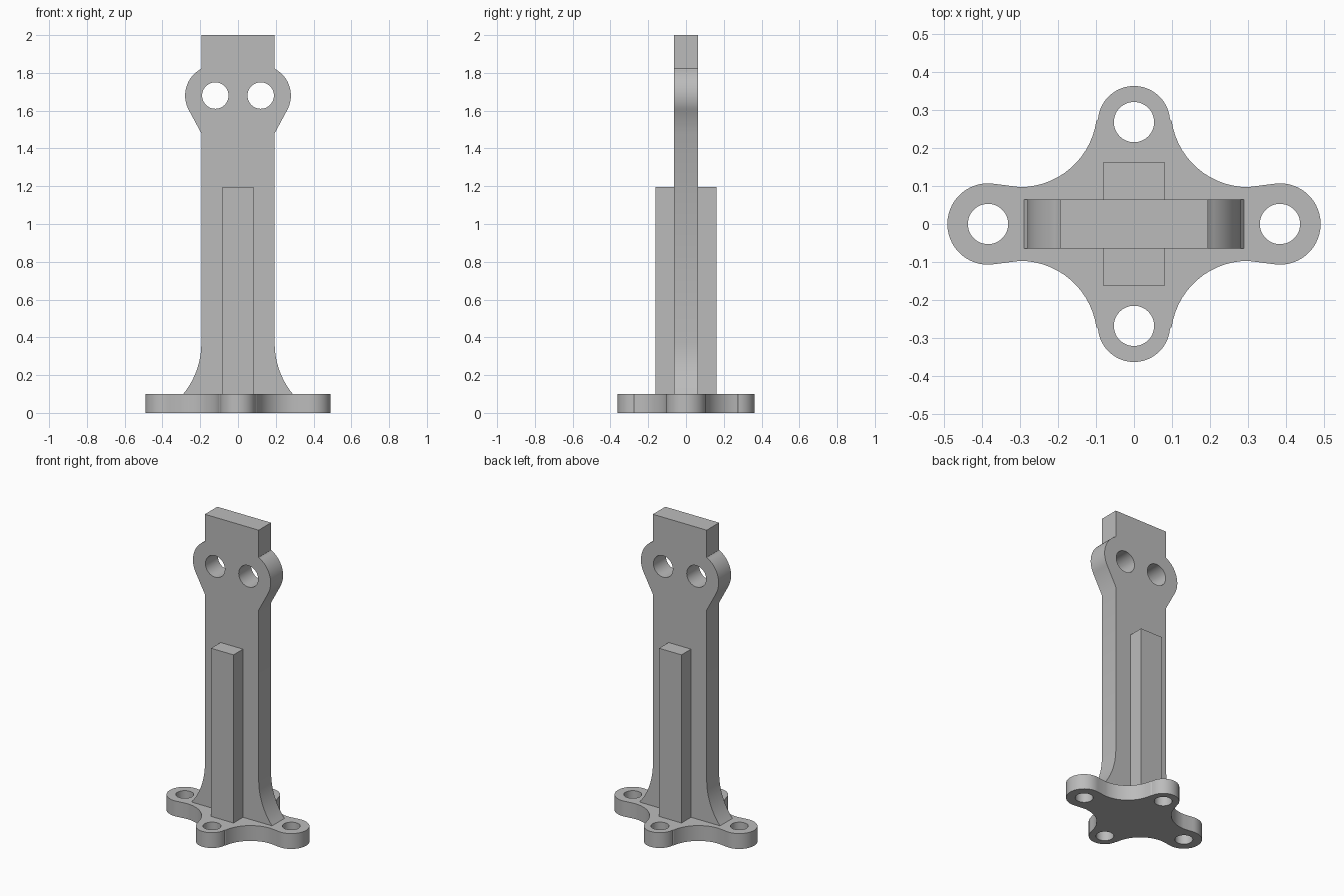
import bpy
import bmesh
from math import cos, sin, radians
from mathutils import Matrix, Vector

if "Cube" in bpy.data.objects:
    bpy.data.objects.remove(bpy.data.objects["Cube"], do_unlink=True)

GREY = (0.5, 0.5, 0.5, 1.0)
grey = bpy.data.materials.new("plain grey")
grey.use_nodes = True
grey.diffuse_color = GREY
grey.node_tree.nodes["Principled BSDF"].inputs["Base Color"].default_value = GREY

UPRIGHT = Matrix.Rotation(radians(90), 4, "X")  # turns an xy profile into xz


def arc(cx, cy, r, start, end, steps):
    """Points along a circular arc, angles in degrees."""
    angles = [radians(start + (end - start) * i / steps) for i in range(steps + 1)]
    return [(cx + r * cos(a), cy + r * sin(a)) for a in angles]


def finish(name, bm):
    bmesh.ops.recalc_face_normals(bm, faces=bm.faces)
    mesh = bpy.data.meshes.new(name)
    bm.to_mesh(mesh)
    bm.free()
    mesh.materials.append(grey)
    obj = bpy.data.objects.new(name, mesh)
    bpy.context.collection.objects.link(obj)
    return obj


def plate(name, outline, low, high, turn=Matrix()):
    """Extrude a closed outline from low to high, then turn it."""
    bm = bmesh.new()
    face = bm.faces.new([bm.verts.new((x, y, low)) for x, y in outline])
    side = bmesh.ops.extrude_face_region(bm, geom=[face])["geom"]
    moved = [v for v in side if isinstance(v, bmesh.types.BMVert)]
    bmesh.ops.translate(bm, verts=moved, vec=Vector((0, 0, high - low)))
    bm.transform(turn)
    return finish(name, bm)


def drill(obj, centres, radius, turn=Matrix()):
    """Cut round holes through a plate."""
    bm = bmesh.new()
    for x, y in centres:
        bmesh.ops.create_cone(bm, cap_ends=True, segments=48, radius1=radius,
                              radius2=radius, depth=1,
                              matrix=turn @ Matrix.Translation((x, y, 0)))
    cutter = finish("hole_cutter", bm)
    cutter.hide_render = True
    mod = obj.modifiers.new("holes", "BOOLEAN")
    mod.operation = "DIFFERENCE"
    mod.solver = "EXACT"
    mod.object = cutter
    select(obj)
    bpy.ops.object.modifier_apply(modifier=mod.name)
    bpy.data.objects.remove(cutter, do_unlink=True)


def select(obj):
    bpy.ops.object.select_all(action="DESELECT")
    obj.select_set(True)
    bpy.context.view_layer.objects.active = obj


def smooth(obj):
    select(obj)
    bpy.ops.object.shade_smooth_by_angle(angle=radians(30))


# Base flange: four rounded ears joined by concave sweeps
SIDE, END, T = 0.384, 0.268, 0.1
quarter = (arc(SIDE, 0, 0.107, 0, 100, 14)
           + arc(0.3, 0.3, 0.203, 270, 188, 14)
           + arc(0, END, 0.095, 5, 90, 12))
half = quarter + [(-x, y) for x, y in reversed(quarter[:-1])]
outline = half + [(x, -y) for x, y in reversed(half[1:-1])]
base = plate("base_flange", outline, 0, T)
drill(base, [(SIDE, 0), (-SIDE, 0), (0, END), (0, -END)], 0.053)
smooth(base)

# Upright: flared foot, straight shaft, rounded shoulders and square top
W, D, HOLE_X, HOLE_Z = 0.194, 0.064, 0.12, 1.68
right = (arc(W + 0.43, 0.37, 0.43, 219, 180, 12)
         + [(W, 1.48)]
         + arc(HOLE_X, HOLE_Z, 0.16, -28, 62, 16)
         + [(W, 1.823), (W, 2)])
right[0] = (0.29, T)
outline = right + [(-x, z) for x, z in reversed(right)]
upright = plate("upright", outline, -D, D, UPRIGHT)
drill(upright, [(HOLE_X, HOLE_Z), (-HOLE_X, HOLE_Z)], 0.07, UPRIGHT)
smooth(upright)

# Stiffening ribs on the front and back of the upright
R = 0.081
rib = [(-R, T), (R, T), (R, 1.195), (-R, 1.195)]
plate("front_rib", rib, D, 0.162, UPRIGHT)
plate("back_rib", rib, -0.162, -D, UPRIGHT)
